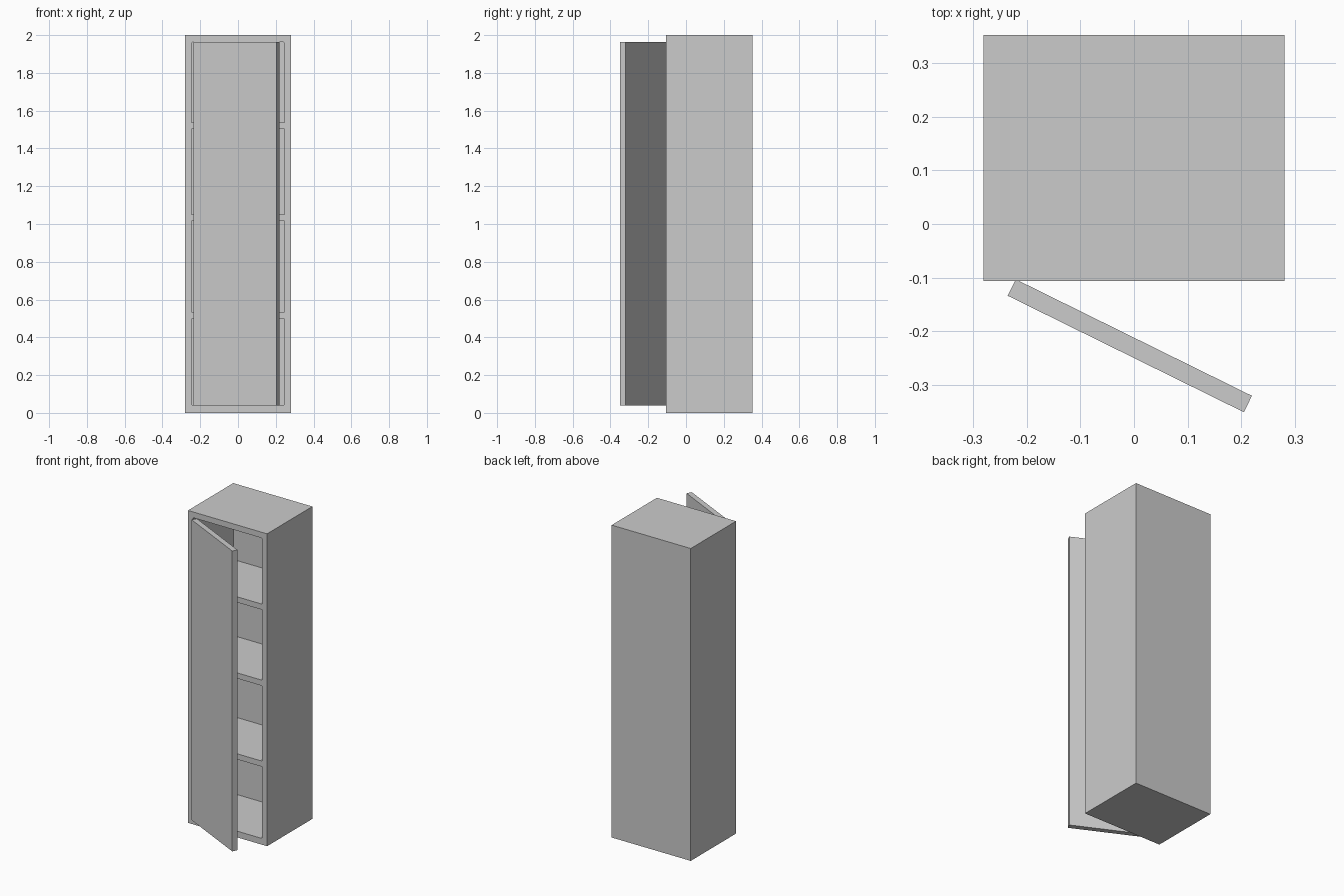
import bpy, bmesh, math
from mathutils import Matrix, Vector

if "Cube" in bpy.data.objects:
    bpy.data.objects.remove(bpy.data.objects["Cube"])

W, FRONT, BACK, H = 0.56, -0.106, 0.352, 2.0
OPEN_X, OPEN_Z0, OPEN_Z1, INNER_BACK = 0.245, 0.04, 1.963, 0.305


def box(name, lo, hi, round_y=0.0):
    """Axis-aligned box between two corners, optionally rounding the edges along y."""
    lo, hi = Vector(lo), Vector(hi)
    bm = bmesh.new()
    size = hi - lo
    bmesh.ops.create_cube(bm, size=1, matrix=Matrix.Translation((lo + hi) / 2) @ Matrix.Diagonal((*size, 1)))
    if round_y:
        edges = [e for e in bm.edges if abs(e.verts[0].co.y - e.verts[1].co.y) > 1e-5]
        bmesh.ops.bevel(bm, geom=edges, offset=round_y, segments=3, profile=0.5, affect='EDGES')
    mesh = bpy.data.meshes.new(name)
    bm.to_mesh(mesh)
    bm.free()
    obj = bpy.data.objects.new(name, mesh)
    bpy.context.collection.objects.link(obj)
    return obj


# Hollow cabinet body, open at the front
body = box("cabinet_body", (-W / 2, FRONT, 0), (W / 2, BACK, H))
cutter = box("opening_cutter", (-OPEN_X, FRONT - 0.1, OPEN_Z0), (OPEN_X, INNER_BACK, OPEN_Z1), 0.008)
cutter.hide_render = True
cutter.hide_set(True)
cut = body.modifiers.new("opening", 'BOOLEAN')
cut.object = cutter
cut.solver = 'EXACT'
bpy.context.view_layer.objects.active = body
bpy.ops.object.modifier_apply(modifier=cut.name)
bpy.data.objects.remove(cutter)

# Three shelves
for i, z in enumerate((0.515, 1.033, 1.52)):
    box(f"shelf_{i + 1}", (-OPEN_X, FRONT + 0.004, z - 0.018), (OPEN_X, INNER_BACK, z + 0.018))

# Door swung open on its left edge
door = box("door", (0, -0.034, OPEN_Z0), (0.49, 0, OPEN_Z1))
door.location = (-0.22, -0.103, 0)
door.rotation_euler.z = math.atan2(-0.217, 0.44)
